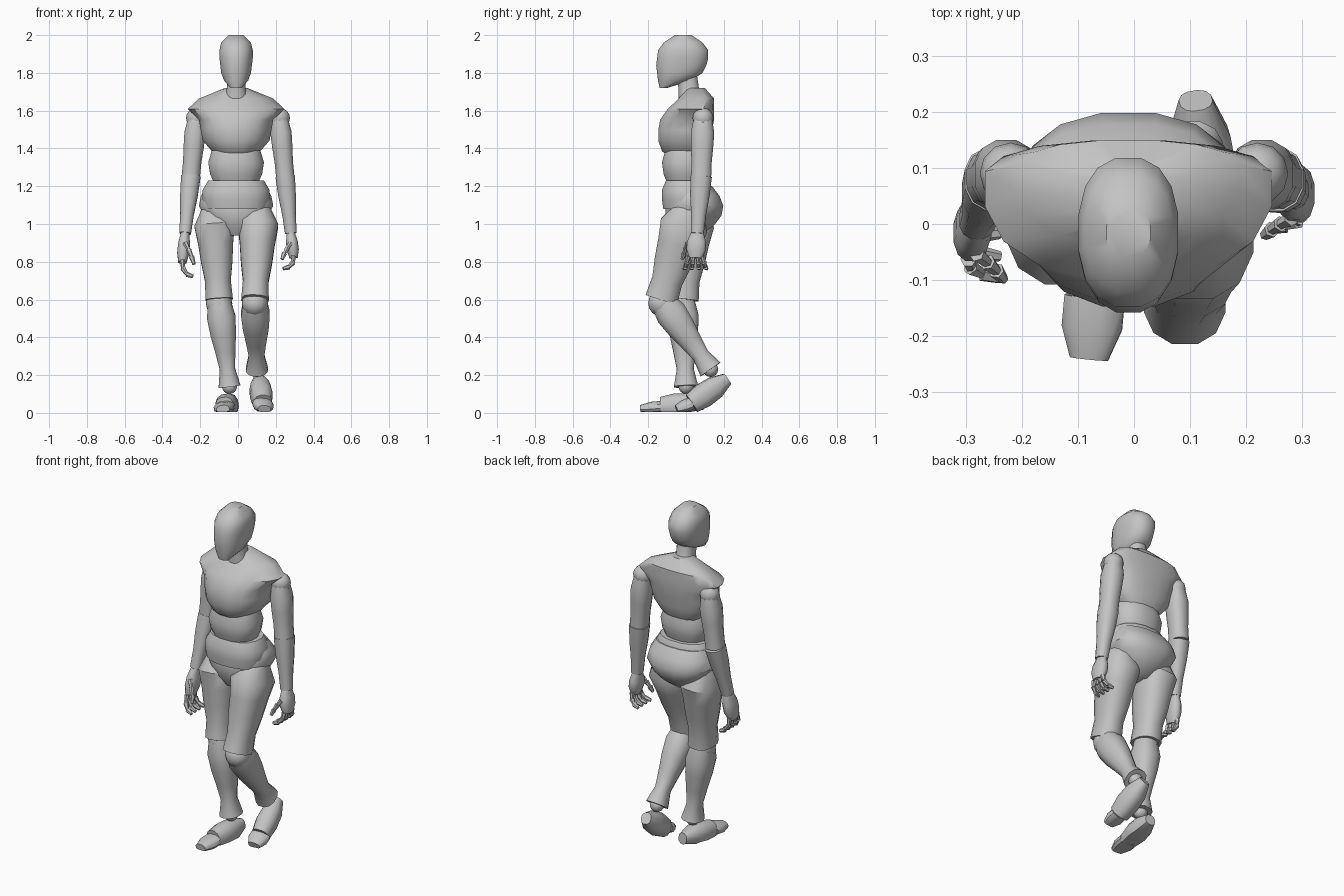
import bpy, bmesh, math
from mathutils import Vector

cube = bpy.data.objects.get("Cube")
if cube:
    bpy.data.objects.remove(cube, do_unlink=True)

# One plain grey for the whole figure
grey = bpy.data.materials.new("plain_grey")
grey.use_nodes = True
shade = .55
colour = (shade, shade, shade, 1)
grey.diffuse_color = colour
grey.node_tree.nodes["Principled BSDF"].inputs["Base Color"].default_value = colour

GROUND = .005
UP = Vector((0, 0, 1))
CENTRE_X = -.01


def finish(name, mesh_builder):
    """Turn a bmesh into a smooth shaded object with crisp rims."""
    bmesh.ops.recalc_face_normals(mesh_builder, faces=mesh_builder.faces)
    mesh = bpy.data.meshes.new(name)
    mesh_builder.to_mesh(mesh)
    mesh_builder.free()
    mesh.materials.append(grey)
    part = bpy.data.objects.new(name, mesh)
    bpy.context.collection.objects.link(part)
    bpy.ops.object.select_all(action="DESELECT")
    part.select_set(True)
    bpy.context.view_layer.objects.active = part
    bpy.ops.object.shade_smooth_by_angle(angle=math.radians(40))


def rounded(value):
    """Push a sine or cosine outwards for a slightly boxy ring."""
    return math.copysign(abs(value) ** .85, value)


def loft(name, sections, axis, sides):
    """Skin egg shaped rings of centre, half width, front and back depth."""
    turn = UP.rotation_difference(axis.normalized())
    builder = bmesh.new()
    rings = []
    for centre, width, front, back in sections:
        ring = []
        for corner in range(sides):
            angle = math.tau * (corner + .5) / sides
            across = rounded(math.cos(angle)) * width
            deep = rounded(math.sin(angle))
            deep *= back if deep > 0 else front
            point = centre + turn @ Vector((across, deep, 0))
            point.z = max(point.z, GROUND)
            ring.append(builder.verts.new(point))
        rings.append(ring)
    for lower, upper in zip(rings, rings[1:]):
        for corner in range(sides):
            following = (corner + 1) % sides
            builder.faces.new((lower[corner], lower[following],
                               upper[following], upper[corner]))
    builder.faces.new(rings[0])
    builder.faces.new(rings[-1])
    finish(name, builder)


def body(name, bottom, top, rows, widest=.5):
    """Evenly spaced level rings given as half width, front y and back y."""
    sections = []
    for index, (width, front, back) in enumerate(rows):
        height = bottom + (top - bottom) * index / (len(rows) - 1)
        middle = front + (back - front) * widest
        centre = Vector((CENTRE_X, middle, height))
        sections.append((centre, width, middle - front, back - middle))
    loft(name, sections, UP, sides=16)


def belly(name, bottom, top, widths, front_ratio):
    rows = [(width, -width * front_ratio, width * .8) for width in widths]
    body(name, bottom, top, rows)


def limb(name, start, end, radii, depth=1, sides=12):
    """Evenly spaced rings of the given radii between two joints."""
    start, end = Vector(start), Vector(end)
    sections = []
    for index, radius in enumerate(radii):
        centre = start.lerp(end, index / (len(radii) - 1))
        sections.append((centre, radius, radius * depth, radius * depth))
    loft(name, sections, end - start, sides)


def ball(name, centre, radius):
    builder = bmesh.new()
    bmesh.ops.create_uvsphere(builder, u_segments=12, v_segments=8, radius=radius)
    bmesh.ops.translate(builder, vec=Vector(centre), verts=builder.verts)
    finish(name, builder)


# Head and neck
body("head", 1.72, 2, [
    (.03, -.14, -.1), (.065, -.15, .03), (.08, -.155, .09), (.085, -.16, .11),
    (.09, -.155, .12), (.09, -.15, .12), (.08, -.12, .09), (.04, -.06, .03)])
body("neck", 1.65, 1.78, [(.07, -.04, .1), (.05, -.04, .07), (.05, -.05, .06)])

# Torso
body("chest", 1.33, 1.72, [
    (.08, -.06, .08), (.13, -.13, .12), (.18, -.15, .13), (.19, -.15, .14),
    (.2, -.14, .15), (.26, -.1, .15), (.2, -.04, .15), (.06, 0, .1)], widest=.7)
belly("upper_belly", 1.2, 1.39, (.11, .14, .15, .13), front_ratio=.86)
belly("lower_belly", 1.08, 1.23, (.17, .18, .18, .15), front_ratio=.72)
body("pelvis", .94, 1.2, [
    (.05, -.07, .08), (.12, -.1, .15), (.17, -.11, .19),
    (.2, -.11, .2), (.19, -.09, .18), (.16, -.06, .14)])


def leg(side, hip, knee, ankle, heel, sole, toe):
    """Both legs share their thicknesses; only the joints are posed."""
    limb(side + "_thigh", knee, hip, (.075, .07, .085, .095, .11, .06), depth=1.2)
    ball(side + "_knee", Vector(knee) - UP * .02, radius=.07)
    limb(side + "_shin", ankle, knee, (.06, .042, .055, .07, .078, .06), depth=1.1)
    ball(side + "_ankle", ankle, radius=.04)
    limb(side + "_foot", heel, sole, (.03, .055, .06, .05), depth=1.1)
    limb(side + "_toes", sole, toe, (.055, .055, .035), depth=.6)


# Right leg planted in front, left leg trailing with a raised heel
leg("right", hip=(-.13, .03, 1.09), knee=(-.1, -.02, .6), ankle=(-.045, 0, .14),
    heel=(-.04, .09, .05), sole=(-.07, -.13, .03), toe=(-.08, -.24, .02))
leg("left", hip=(.11, .02, 1.09), knee=(.09, -.13, .6), ankle=(.1, .13, .23),
    heel=(.11, .22, .18), sole=(.13, .03, .05), toe=(.14, -.05, .02))


def arm(side, label):
    """Build one arm; the right one swings forward and reaches lower."""
    elbow_height = 1.25

    def place(x, y, z):
        if side < 0:
            y -= .18 * max(elbow_height - z, 0)
            z -= .3 * max(.9 - z, 0)
        return Vector((side * x, y, z))

    def digit(name, start, tilt, curl, spread):
        for bone in range(3):
            angle = tilt + curl * bone
            heading = Vector((-math.sin(angle), spread, -math.cos(angle)))
            end = start + heading * .033
            limb(f"{label}_{name}_{bone}", place(*start), place(*end),
                 (.014, .009), sides=6)
            start = end

    shoulder = place(.22, .09, 1.56)
    elbow = place(.25, .08, elbow_height)
    wrist = place(.28, .06, .95)
    knuckles = place(.295, .05, .82)
    ball(label + "_shoulder", shoulder, radius=.055)
    limb(label + "_upper_arm", elbow, shoulder, (.05, .05, .055, .058, .045), depth=1.1)
    ball(label + "_elbow", elbow, radius=.04)
    limb(label + "_forearm", wrist, elbow, (.032, .037, .048, .053), depth=1.1)
    ball(label + "_wrist", wrist, radius=.025)
    limb(label + "_palm", knuckles, wrist, (.022, .033, .032, .022), depth=1.6)

    # Curled fingers fanned across the palm
    for number in range(4):
        offset = (number - 1.5) * .025
        digit(f"finger_{number}", Vector((.295, .05 + offset, .83)),
              tilt=.1, curl=.6, spread=offset * 6)
    digit("thumb", Vector((.28, .01, .9)), tilt=.6, curl=-.1, spread=-.3)


arm(1, "left")
arm(-1, "right")
